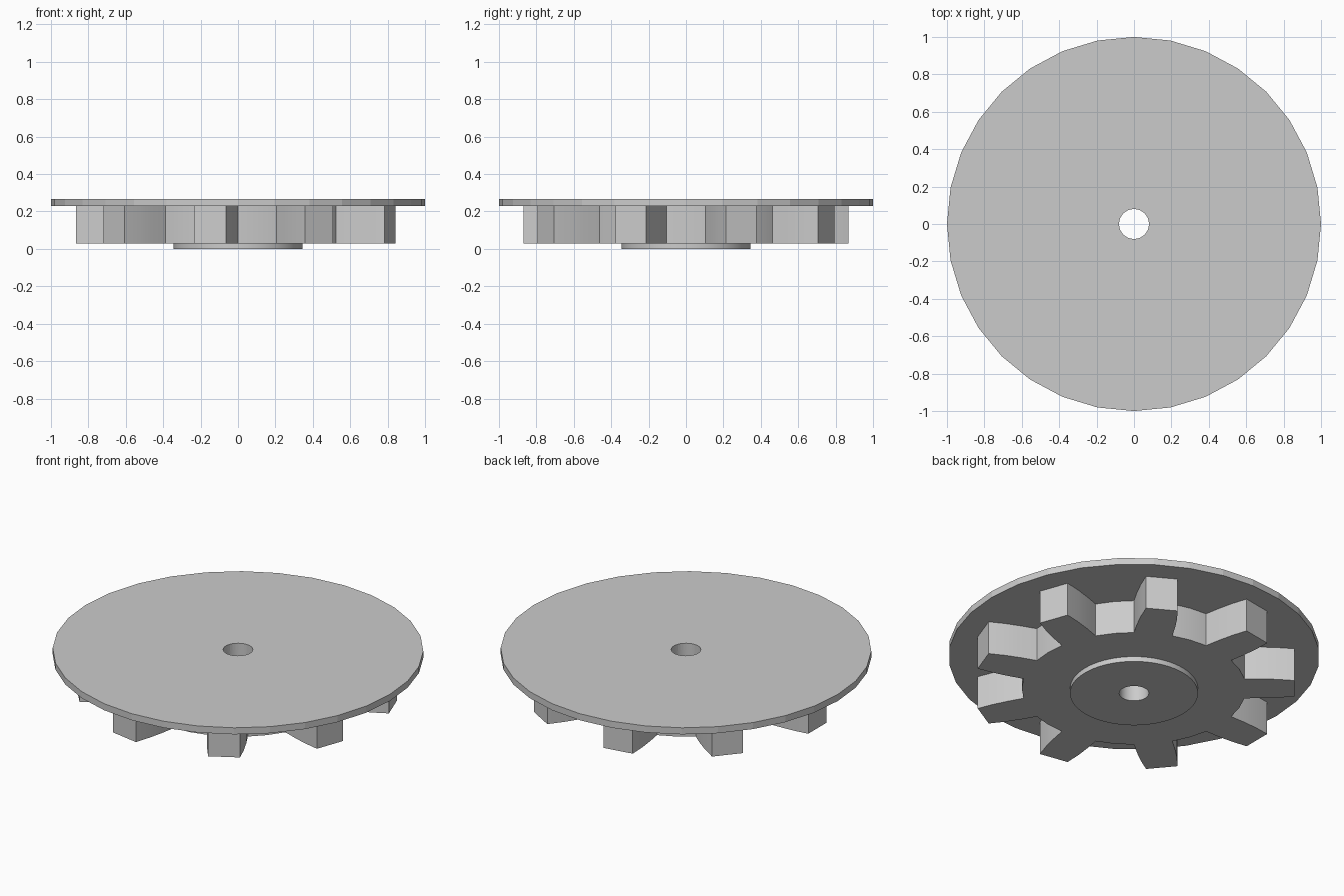
import bpy, bmesh
from math import cos, sin, radians

cube = bpy.data.objects.get("Cube")
if cube:
    bpy.data.objects.remove(cube, do_unlink=True)

# single plain grey
grey = bpy.data.materials.new("light_grey")
grey.use_nodes = True
colour = (0.6, 0.6, 0.6, 1)
grey.diffuse_color = colour
grey.node_tree.nodes["Principled BSDF"].inputs["Base Color"].default_value = colour

BORE = 0.08


def polar(r, deg):
    return r * cos(radians(deg)), r * sin(radians(deg))


def circle(r, sides):
    return [polar(r, 360 * i / sides) for i in range(sides)]


def bored_plate(name, outline, z0, z1, smooth=True):
    """Extrude an outline with a round bore through its centre."""
    bm = bmesh.new()
    edges = []
    for loop in (outline, circle(BORE, 32)):
        vs = [bm.verts.new((x, y, z0)) for x, y in loop]
        edges += [bm.edges.new((a, b)) for a, b in zip(vs, vs[1:] + vs[:1])]
    bmesh.ops.triangle_fill(bm, use_beauty=True, edges=edges, normal=(0, 0, -1))
    res = bmesh.ops.extrude_face_region(bm, geom=bm.faces[:], use_keep_orig=True)
    top = [v for v in res["geom"] if isinstance(v, bmesh.types.BMVert)]
    bmesh.ops.translate(bm, verts=top, vec=(0, 0, z1 - z0))
    bmesh.ops.recalc_face_normals(bm, faces=bm.faces[:])
    mesh = bpy.data.meshes.new(name)
    bm.to_mesh(mesh)
    bm.free()
    mesh.materials.append(grey)
    obj = bpy.data.objects.new(name, mesh)
    bpy.context.collection.objects.link(obj)
    if smooth:
        bpy.ops.object.select_all(action="DESELECT")
        obj.select_set(True)
        bpy.context.view_layer.objects.active = obj
        bpy.ops.object.shade_smooth_by_angle(angle=radians(30))
    return obj


# nine tapered teeth with slightly rounded flanks
TEETH = 9
flank = [(0.605, 10), (0.69, 8.7), (0.78, 7.3), (0.87, 5.7)]
tooth = [(r, -a) for r, a in flank] + [(r, a) for r, a in reversed(flank)]
tooth.append((0.605, 20))  # middle of the gap
gear = [polar(r, 180 + i * 360 / TEETH + a) for i in range(TEETH) for r, a in tooth]

bored_plate("hub_boss", circle(0.345, 64), 0, 0.03)
bored_plate("gear_ring", gear, 0.03, 0.228)
bored_plate("flange_disc", circle(1, 32), 0.228, 0.267, smooth=False)
